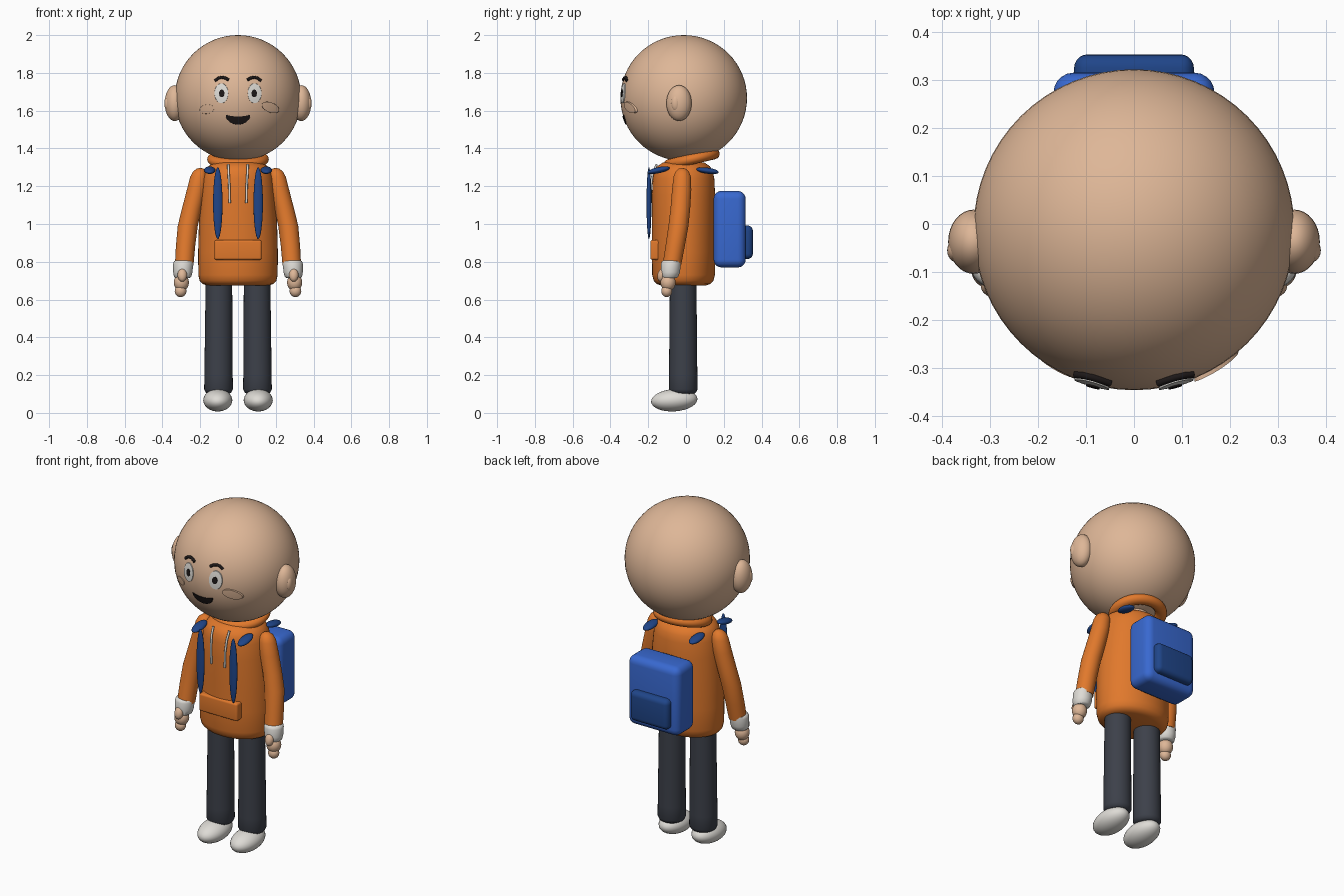
import bpy, bmesh, math
from mathutils import Vector, Euler

cube = bpy.data.objects.get("Cube")
if cube:
    bpy.data.objects.remove(cube)


def material(name, r, g, b):
    m = bpy.data.materials.new(name)
    m.use_nodes = True
    m.diffuse_color = (r, g, b, 1)
    node = next(n for n in m.node_tree.nodes if n.type == 'BSDF_PRINCIPLED')
    node.inputs["Base Color"].default_value = (r, g, b, 1)
    node.inputs["Roughness"].default_value = 0.7
    return m


SKIN = material("skin", .73, .47, .31)
ORANGE = material("orange cloth", .75, .19, .025)
GREY = material("dark grey cloth", .046, .052, .068)
WHITE = material("off white", .73, .71, .67)
BLUE = material("blue bag", .04, .14, .63)
NAVY = material("dark blue strap", .014, .06, .25)
DARK = material("near black", .012, .009, .009)

HEAD = Vector((0, -.012, 1.667))
HEAD_R = .335


def finish(bm, name, mat, angle=40):
    """Turn a bmesh into a smooth-shaded object."""
    bmesh.ops.recalc_face_normals(bm, faces=bm.faces[:])
    me = bpy.data.meshes.new(name)
    bm.to_mesh(me)
    bm.free()
    me.materials.append(mat)
    ob = bpy.data.objects.new(name, me)
    bpy.context.collection.objects.link(ob)
    bpy.ops.object.select_all(action='DESELECT')
    ob.select_set(True)
    bpy.context.view_layer.objects.active = ob
    bpy.ops.object.shade_smooth_by_angle(angle=math.radians(angle))
    return ob


def ellipsoid(name, mat, loc, radii, rot=(0, 0, 0), seg=32):
    bm = bmesh.new()
    bmesh.ops.create_uvsphere(bm, u_segments=seg, v_segments=seg // 2, radius=1)
    bmesh.ops.scale(bm, vec=radii, verts=bm.verts[:])
    turn = Euler([math.radians(a) for a in rot]).to_matrix()
    bmesh.ops.rotate(bm, matrix=turn, verts=bm.verts[:])
    bmesh.ops.translate(bm, vec=loc, verts=bm.verts[:])
    return finish(bm, name, mat)


def loft(name, mat, rings, seg=32):
    """Skin level elliptical rings given as (x, y, z, radius x, radius y)."""
    bm = bmesh.new()
    loops = []
    for x, y, z, rx, ry in rings:
        angles = [math.tau * i / seg for i in range(seg)]
        loops.append([bm.verts.new((x + rx * math.cos(a), y + ry * math.sin(a), z)) for a in angles])
    for low, high in zip(loops, loops[1:]):
        for i in range(seg):
            j = (i + 1) % seg
            bm.faces.new((low[i], low[j], high[j], high[i]))
    bm.faces.new(loops[0])
    bm.faces.new(loops[-1])
    return finish(bm, name, mat)


def rounded_box(name, mat, low, high, width):
    bm = bmesh.new()
    bmesh.ops.create_cube(bm, size=1)
    low, high = Vector(low), Vector(high)
    bmesh.ops.scale(bm, vec=high - low, verts=bm.verts[:])
    bmesh.ops.translate(bm, vec=(low + high) / 2, verts=bm.verts[:])
    bmesh.ops.bevel(bm, geom=bm.edges[:], offset=width, segments=5, profile=.5, affect='EDGES')
    return finish(bm, name, mat)


def on_head(x, z, lift):
    """Point on the front of the head, raised by lift."""
    r = HEAD_R + lift
    return Vector((x, HEAD.y - math.sqrt(r * r - x * x - (z - HEAD.z) ** 2), z))


def face_plate(name, mat, cx, cz, outline, lift):
    """Thin patch that follows the head, from an outline around its centre."""
    bm = bmesh.new()
    loops = [[bm.verts.new(on_head(cx + x * k, cz + z * k, lift if k < 1.01 else -.002))
              for x, z in outline] for k in (1.02, 1, .7, .35)]
    n = len(outline)
    for a, b in zip(loops, loops[1:]):
        for i in range(n):
            bm.faces.new((a[i], a[(i + 1) % n], b[(i + 1) % n], b[i]))
    bm.faces.new(loops[-1])
    return finish(bm, name, mat)


def ellipse(rx, rz, tilt=0, seg=28):
    c, s = math.cos(math.radians(tilt)), math.sin(math.radians(tilt))
    pts = [(rx * math.cos(math.tau * i / seg), rz * math.sin(math.tau * i / seg)) for i in range(seg)]
    return [(x * c - z * s, x * s + z * c) for x, z in pts]


def tube(name, mat, points, radius):
    cu = bpy.data.curves.new(name, 'CURVE')
    cu.dimensions = '3D'
    cu.bevel_depth = radius
    cu.bevel_resolution = 3
    cu.use_fill_caps = True
    cu.materials.append(mat)
    sp = cu.splines.new('POLY')
    sp.points.add(len(points) - 1)
    for p, co in zip(sp.points, points):
        p.co = (*co, 1)
    sp.use_smooth = True
    ob = bpy.data.objects.new(name, cu)
    bpy.context.collection.objects.link(ob)
    return ob


# Head and face
ellipsoid("head", SKIN, HEAD, (HEAD_R, HEAD_R, .333), seg=64)
loft("neck", SKIN, [(0, 0, 1.28, .08, .08), (0, 0, 1.4, .08, .08)])
half = [math.pi * (1 + i / 16) for i in range(17)]
mouth = [(.064 * math.cos(a), .022 + .05 * math.sin(a)) for a in half]
mouth += [(x, .022 - .008 * math.cos(x * 24)) for x in (.04, .02, 0, -.02, -.04)]
face_plate("mouth", DARK, 0, 1.555, mouth, .004)
face_plate("left_cheek", SKIN, .172, 1.617, ellipse(.048, .026, -22), .008)
face_plate("right_cheek", SKIN, -.165, 1.608, ellipse(.038, .024, 8), .003)

# Jumper body, hood and front pocket
loft("jumper_body", ORANGE, [(0, -.013, z, rx, ry) for z, rx, ry in (
    (.675, .165, .12), (.683, .188, .143), (.70, .203, .158), (.73, .21, .166),
    (.85, .211, .167), (1.0, .207, .167), (1.15, .196, .167), (1.24, .186, .163),
    (1.28, .175, .155), (1.305, .158, .14), (1.325, .125, .11), (1.33, .08, .07))], 48)
bpy.ops.mesh.primitive_torus_add(location=(0, .03, 1.343), rotation=(math.radians(13), 0, 0),
                                 major_radius=.13, minor_radius=.033,
                                 major_segments=48, minor_segments=16)
hood = bpy.context.object
hood.name = "hood_collar"
hood.scale = (1, .93, .85)
hood.data.materials.append(ORANGE)
bpy.ops.object.shade_smooth_by_angle()
rounded_box("front_pocket", ORANGE, (-.125, -.189, .81), (.125, -.13, .915), .012)

# Backpack
rounded_box("backpack", BLUE, (-.168, .146, .77), (.168, .316, 1.175), .042)
rounded_box("backpack_pocket", NAVY, (-.125, .27, .815), (.125, .354, .992), .028)

# Paired parts
for side, s in (("left", 1), ("right", -1)):
    # Eye, brow and ear
    face_plate(side + "_eye", WHITE, s * .088, 1.692, ellipse(.036, .052), .004)
    face_plate(side + "_pupil", DARK, s * .086, 1.692, ellipse(.014, .02), .007)
    brow = [(.05, 1.763), (.068, 1.773), (.086, 1.777), (.105, 1.772), (.122, 1.758)]
    tube(side + "_brow", DARK, [on_head(s * x, z, .003) for x, z in brow], .008)
    ellipsoid(side + "_ear", SKIN, (s * .335, -.037, 1.64), (.053, .067, .095))
    ellipsoid(side + "_inner_ear", SKIN, (s * .372, -.055, 1.64), (.018, .024, .042))

    # Sleeve, cuff and hand
    loft(side + "_sleeve", ORANGE, [(s * x, y, z, r, r) for x, y, z, r in (
        (.285, -.075, .78, .049), (.278, -.058, .88, .051), (.266, -.04, .99, .053),
        (.245, -.03, 1.08, .052), (.22, -.023, 1.18, .051), (.207, -.02, 1.25, .046),
        (.203, -.02, 1.278, .035), (.2, -.02, 1.293, .018), (.2, -.02, 1.296, .006))])
    loft(side + "_cuff", WHITE, [(s * x, y, z, r, r) for x, y, z, r in (
        (.294, -.087, .715, .038), (.293, -.086, .722, .046), (.292, -.083, .745, .051),
        (.29, -.08, .79, .053), (.289, -.078, .802, .05), (.288, -.077, .808, .042))])
    ellipsoid(side + "_palm", SKIN, (s * .3, -.095, .69), (.04, .04, .045))
    ellipsoid(side + "_fingers", SKIN, (s * .304, -.102, .645), (.031, .029, .032))
    ellipsoid(side + "_thumb", SKIN, (s * .295, -.128, .73), (.025, .023, .036), (-15, 0, 0))

    # Trouser leg and shoe
    loft(side + "_trouser_leg", GREY, [(s * x, -.015, z, r, r) for x, z, r in (
        (.103, .1, .055), (.103, .108, .068), (.103, .125, .076), (.103, .2, .075),
        (.101, .72, .07))])
    ellipsoid(side + "_shoe", WHITE, (s * .107, -.062, .067), (.077, .123, .059), (4, 0, 0))

    # Hood string and backpack straps
    tube(side + "_hood_string", WHITE,
         [(s * .052, -.155, 1.315), (s * .05, -.176, 1.27), (s * .046, -.186, 1.2),
          (s * .044, -.186, 1.11)], .006)
    ellipsoid(side + "_front_strap", NAVY, (s * .107, -.196, 1.11), (.025, .013, .19))
    ellipsoid(side + "_front_shoulder_strap", NAVY, (s * .15, -.145, 1.285),
              (.03, .06, .016), (12, 0, 0))
    ellipsoid(side + "_back_shoulder_strap", NAVY, (s * .15, .114, 1.282),
              (.03, .06, .016), (-8, 0, 0))
